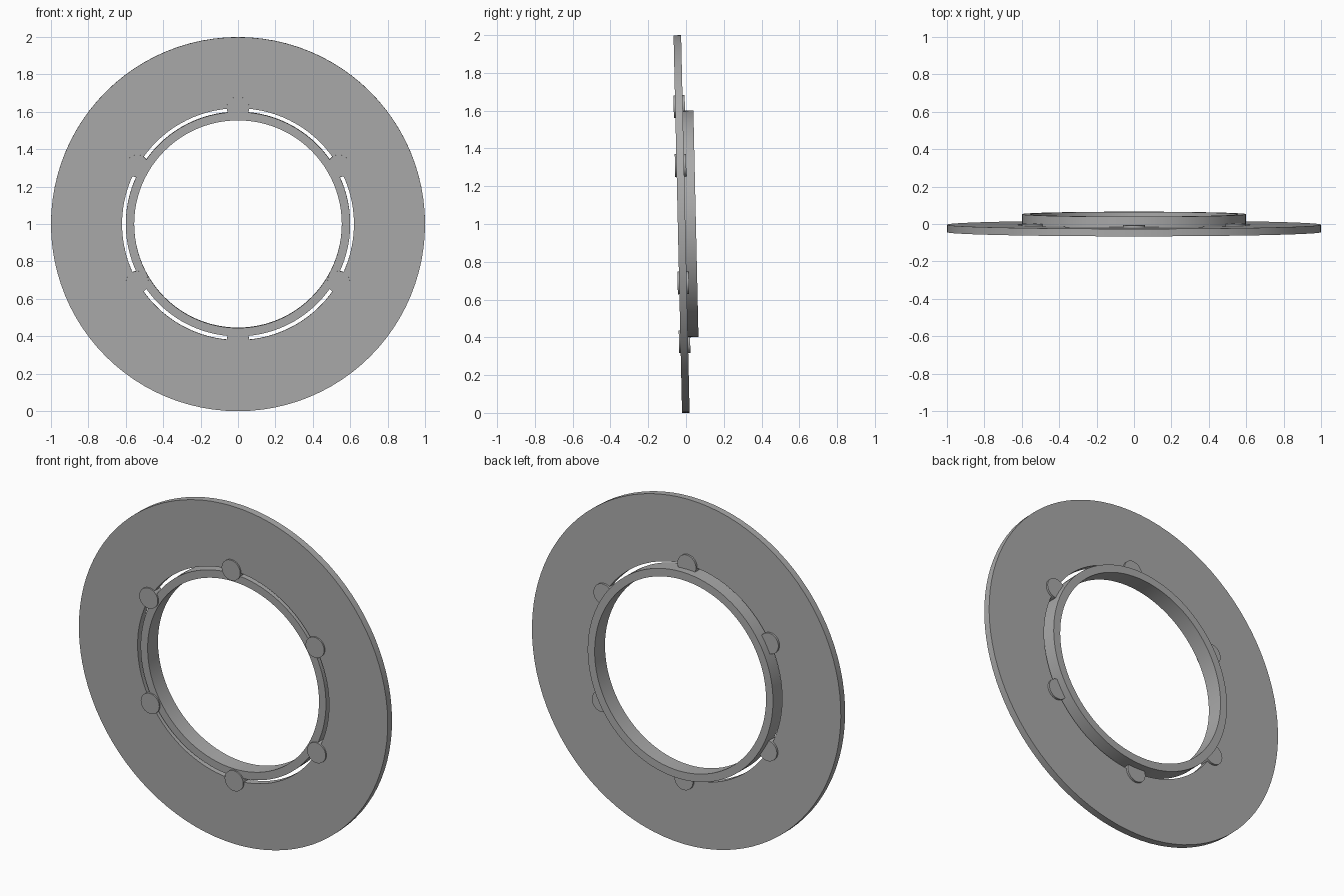
import bpy, bmesh, math
from mathutils import Matrix, Vector

cube = bpy.data.objects.get("Cube")
if cube:
    bpy.data.objects.remove(cube, do_unlink=True)

grey = bpy.data.materials.new("plain grey")
grey.use_nodes = True
GREY = (0.4, 0.4, 0.4, 1)
grey.diffuse_color = GREY
grey.node_tree.nodes["Principled BSDF"].inputs["Base Color"].default_value = GREY

# The whole wheel leans slightly forward about its centre
LEAN = Matrix.Translation((0, 0, 1)) @ Matrix.Rotation(math.atan(0.0225), 4, 'X')


def spin(name, profile, centre=(0, 0), steps=96):
    """Revolve a closed (radius, y) profile about a y-parallel axis."""
    bm = bmesh.new()
    verts = [bm.verts.new((r, y, 0)) for r, y in profile]
    edges = [bm.edges.new((a, b)) for a, b in zip(verts, verts[1:] + verts[:1])]
    bmesh.ops.spin(bm, geom=verts + edges, cent=(0, 0, 0), axis=(0, 1, 0),
                   angle=math.tau, steps=steps)
    bmesh.ops.remove_doubles(bm, verts=bm.verts, dist=1e-5)
    add(name, bm, centre)


def peg(name, radius, front, back, centre):
    """Short round plug lying along y."""
    bm = bmesh.new()
    bmesh.ops.create_cone(bm, cap_ends=True, segments=40, radius1=radius,
                          radius2=radius, depth=back - front)
    turn = Matrix.Translation((0, (front + back) / 2, 0)) @ Matrix.Rotation(math.pi / 2, 4, 'X')
    bm.transform(turn)
    add(name, bm, centre)


def add(name, bm, centre):
    bmesh.ops.recalc_face_normals(bm, faces=bm.faces)
    bm.transform(LEAN @ Matrix.Translation(Vector((centre[0], 0, centre[1]))))
    mesh = bpy.data.meshes.new(name)
    bm.to_mesh(mesh)
    bm.free()
    mesh.materials.append(grey)
    obj = bpy.data.objects.new(name, mesh)
    bpy.context.collection.objects.link(obj)
    bpy.ops.object.select_all(action='DESELECT')
    obj.select_set(True)
    bpy.context.view_layer.objects.active = obj
    bpy.ops.object.shade_smooth_by_angle(angle=math.radians(30))


def tube(inner, outer, front, back):
    return [(inner, front), (outer, front), (outer, back), (inner, back)]


# Broad flange and the deeper collar inside it, with a thin gap between
FRONT = -0.0435
spin("flange", tube(0.62, 1.0, FRONT, -0.0035))
spin("collar", tube(0.555, 0.6, FRONT, 0.0525))

# Six plugs bridging the gap
for i in range(6):
    a = math.radians(90 + 60 * i)
    peg(f"bridge_plug_{i + 1}", 0.06, FRONT - 0.008, 0.008,
        (0.622 * math.cos(a), 0.622 * math.sin(a)))
